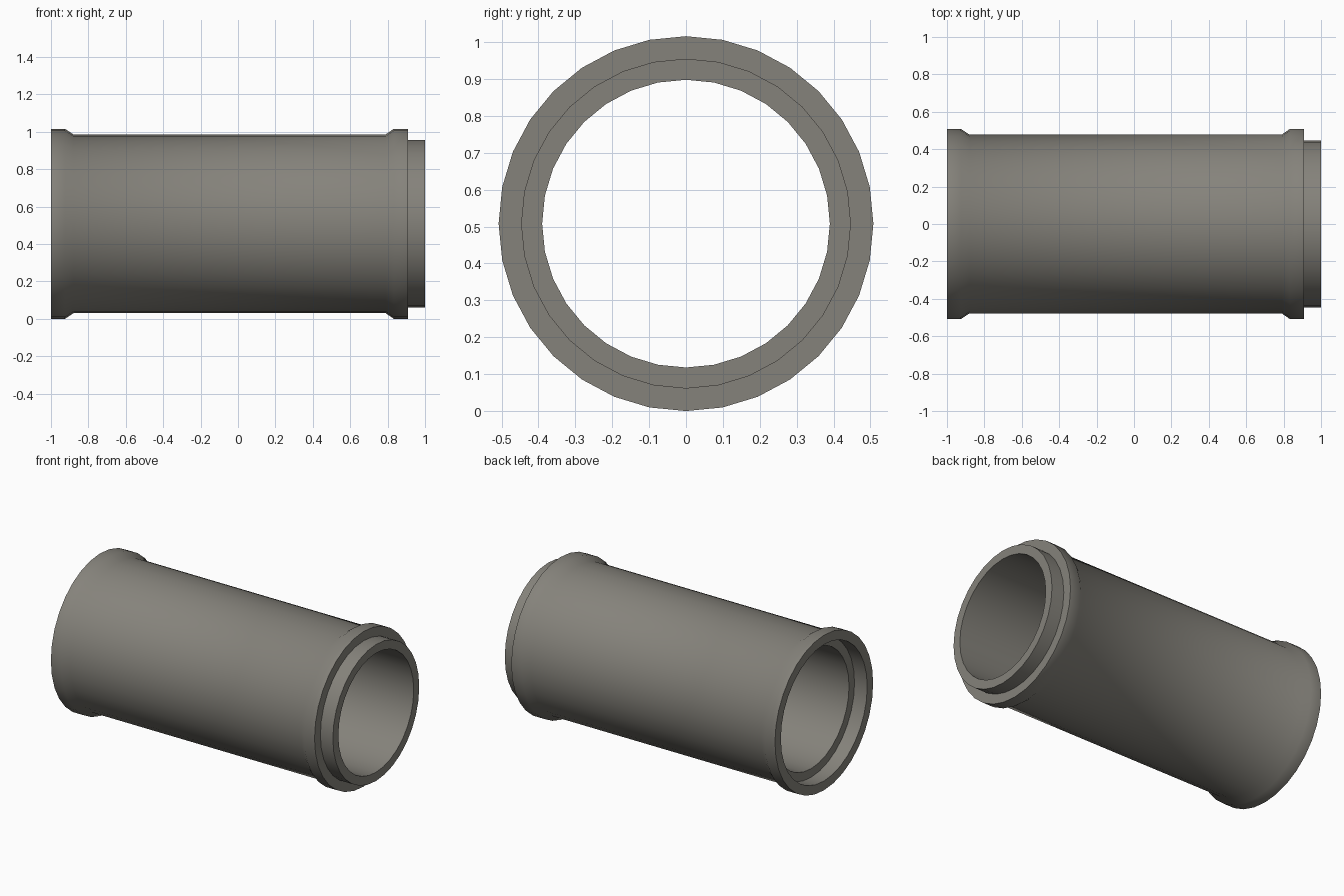
import bpy, bmesh, math

cube = bpy.data.objects.get("Cube")
if cube:
    bpy.data.objects.remove(cube, do_unlink=True)

SIDES = 32
RIM, BODY, SPIGOT, BORE = 0.508, 0.478, 0.447, 0.39

# Concrete grey material
concrete = bpy.data.materials.new("concrete grey")
concrete.use_nodes = True
colour = (0.235, 0.225, 0.198, 1)
concrete.diffuse_color = colour
concrete.node_tree.nodes["Principled BSDF"].inputs["Base Color"].default_value = colour


def lathe_x(name, profile, material):
    """Spin a closed (x, radius) profile about the x axis, resting on z = 0."""
    bm = bmesh.new()
    rings = []
    for i in range(SIDES):
        a = 2 * math.pi * i / SIDES
        rings.append([bm.verts.new((x, r * math.sin(a), RIM + r * math.cos(a)))
                      for x, r in profile])
    n = len(profile)
    for i in range(SIDES):
        here, there = rings[i], rings[(i + 1) % SIDES]
        for j in range(n):
            k = (j + 1) % n
            bm.faces.new((here[j], here[k], there[k], there[j]))
    bmesh.ops.recalc_face_normals(bm, faces=bm.faces)
    mesh = bpy.data.meshes.new(name)
    bm.to_mesh(mesh)
    bm.free()
    mesh.materials.append(material)
    obj = bpy.data.objects.new(name, mesh)
    bpy.context.collection.objects.link(obj)
    bpy.ops.object.select_all(action='DESELECT')
    obj.select_set(True)
    bpy.context.view_layer.objects.active = obj
    bpy.ops.object.shade_smooth_by_angle(angle=math.radians(40))
    return obj


# Pipe section: socket end on the right, collar and spigot on the left
lathe_x("pipe_section", [
    (-1.0, RIM), (-0.925, RIM), (-0.88, BODY),       # socket rim and bevel
    (0.79, BODY), (0.833, RIM), (0.91, RIM),         # barrel and collar
    (0.91, SPIGOT), (1.0, SPIGOT), (1.0, BORE),      # spigot
    (-0.908, BORE), (-0.908, SPIGOT), (-1.0, SPIGOT)  # bore and socket recess
], concrete)
